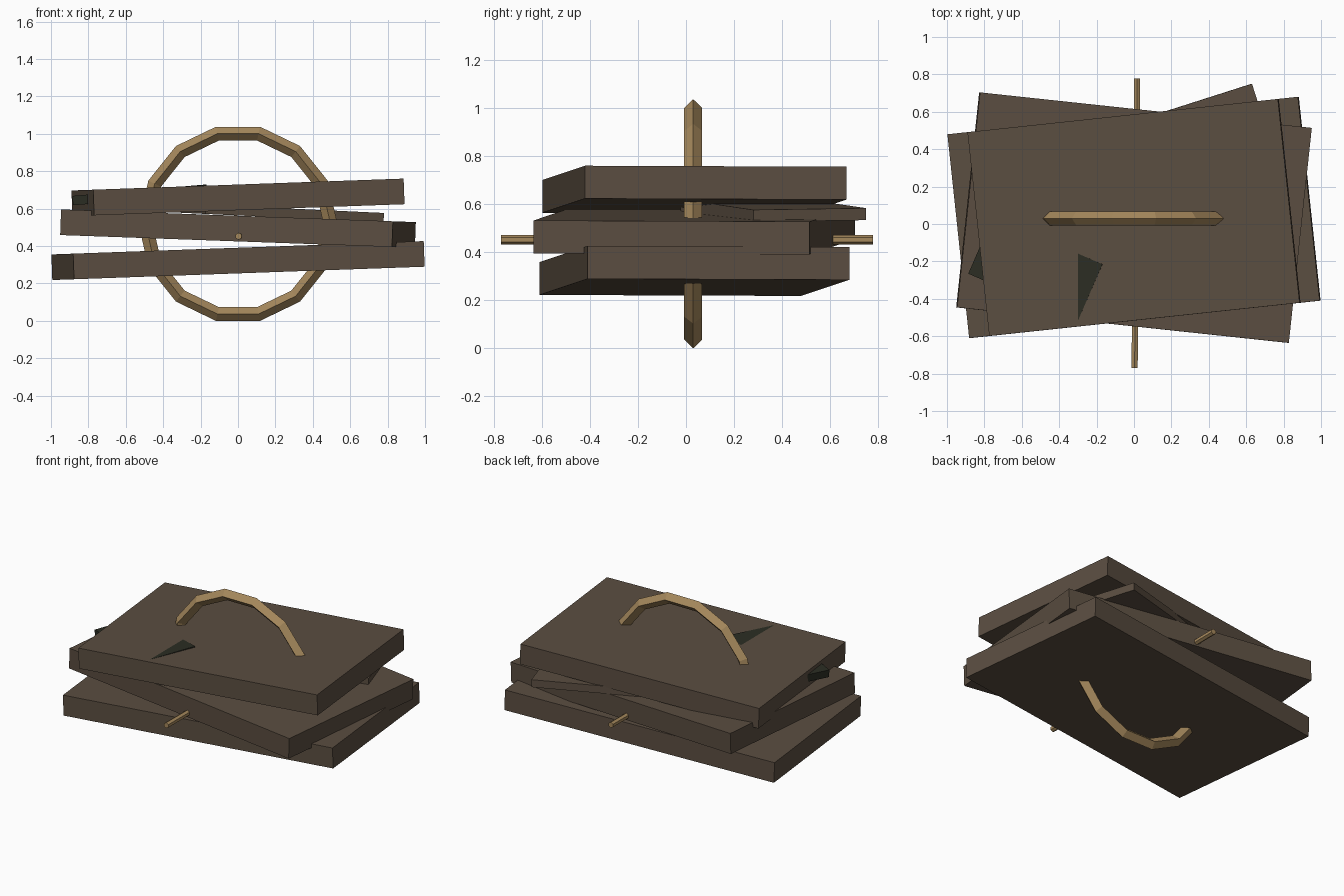
import bpy, bmesh, math
from mathutils import Matrix

if "Cube" in bpy.data.objects:
    bpy.data.objects.remove(bpy.data.objects["Cube"])


def material(name, r, g, b):
    lin = [((c / 255 + 0.055) / 1.055) ** 2.4 for c in (r, g, b)]
    m = bpy.data.materials.new(name)
    m.diffuse_color = (*lin, 1)
    m.use_nodes = True
    m.node_tree.nodes["Principled BSDF"].inputs["Base Color"].default_value = m.diffuse_color
    return m


slab_brown = material("slab_brown", 91, 78, 65)
tan = material("tan", 165, 136, 92)
dark_moss = material("dark_moss", 43, 45, 35)


def board(name, size, centre, turn, tilt, mat):
    """Flat box turned about z, then tipped about the world y axis (degrees)."""
    bm = bmesh.new()
    bmesh.ops.create_cube(bm, size=1)
    bm.transform(Matrix.Translation(centre)
                 @ Matrix.Rotation(math.radians(tilt), 4, 'Y')
                 @ Matrix.Rotation(math.radians(turn), 4, 'Z')
                 @ Matrix.Diagonal((*size, 1)))
    me = bpy.data.meshes.new(name)
    bm.to_mesh(me)
    bm.free()
    me.materials.append(mat)
    ob = bpy.data.objects.new(name, me)
    bpy.context.collection.objects.link(ob)
    return ob


# three stacked slabs, alternately twisted and tipped
board("bottom_slab", (1.886, 1.096, 0.137), (0, 0.035, 0.322), 6.1, -2.05, slab_brown)
board("middle_slab", (1.785, 1.156, 0.137), (0, 0.034, 0.493), -6.1, 2.05, slab_brown)
board("top_slab", (1.67, 1.096, 0.137), (0, 0.035, 0.660), 6.1, -2.05, slab_brown)


def shard(name, end_mid, length, width, thick, turn, tilt, end_top, mat):
    """Thin board located by the middle of its +x end and the height of its top there."""
    a = math.radians(turn)
    cx = end_mid[0] - math.cos(a) * length / 2
    cy = end_mid[1] - math.sin(a) * length / 2
    cz = end_top - thick / 2 + math.tan(math.radians(tilt)) * (end_mid[0] - cx)
    board(name, (length, width, thick), (cx, cy, cz), turn, tilt, mat)


# thin pieces wedged between the slabs
shard("wedged_plank", (0.705, 0.515), 1.0, 0.493, 0.05, 17.7, 2.7, 0.580, slab_brown)
shard("dark_shard", (-0.232, -0.368), 0.64, 0.333, 0.05, -23.5, -4.9, 0.7235, dark_moss)

# faceted ring around the stack
bpy.ops.mesh.primitive_torus_add(major_segments=14, minor_segments=4,
                                 major_radius=0.4945, minor_radius=0.0375,
                                 location=(0, 0.03, 0.5185),
                                 rotation=(math.pi / 2, 0, 0))
ring = bpy.context.object
ring.name = "ring"
ring.data.materials.append(tan)

# thin rod through the middle slab
bpy.ops.mesh.primitive_cylinder_add(vertices=6, radius=0.019, depth=1.55,
                                    location=(0.01, 0.004, 0.452),
                                    rotation=(math.pi / 2, 0, math.radians(-0.5)))
rod = bpy.context.object
rod.name = "rod"
rod.data.materials.append(tan)

for ob in (ring, rod):
    for p in ob.data.polygons:
        p.use_smooth = False
